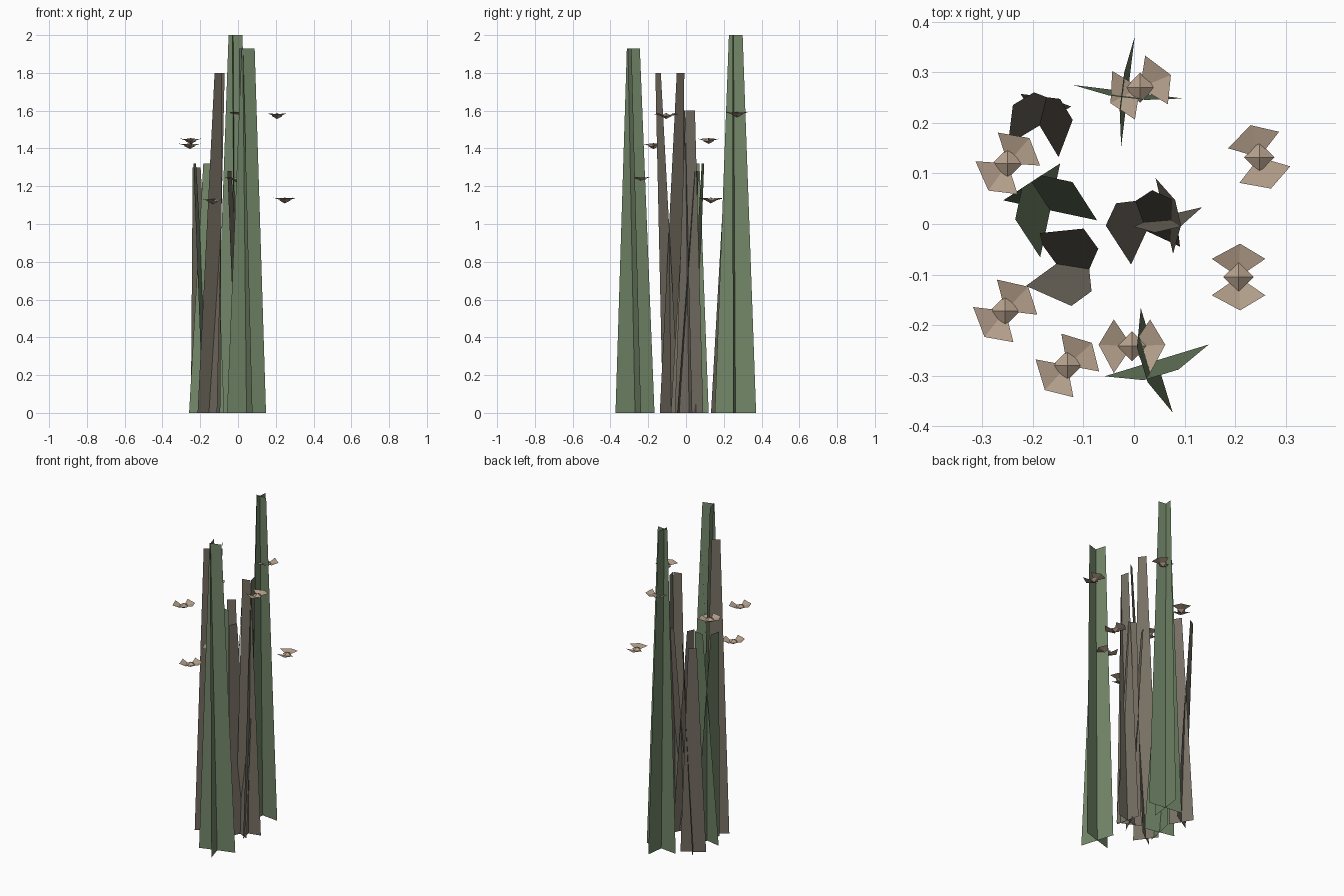
import bpy, bmesh, math
from mathutils import Vector, Matrix

if "Cube" in bpy.data.objects:
    bpy.data.objects.remove(bpy.data.objects["Cube"])


def material(name, rgb):
    m = bpy.data.materials.new(name)
    m.diffuse_color = (*rgb, 1)
    m.use_nodes = True
    m.node_tree.nodes["Principled BSDF"].inputs["Base Color"].default_value = m.diffuse_color
    return m


GREEN = material("green_stalk", (0.17, 0.24, 0.14))
BROWN = material("brown_stalk", (0.18, 0.16, 0.125))
TAN = material("tan_flyer", (0.46, 0.35, 0.26))


def finish(bm, name, mat):
    me = bpy.data.meshes.new(name)
    bm.to_mesh(me)
    bm.free()
    me.materials.append(mat)
    ob = bpy.data.objects.new(name, me)
    bpy.context.collection.objects.link(ob)
    return ob


def stalk(name, mat, x, y, deg, half, h, lean1, lean2):
    """Two crossed tapering blades, each leaning along its own normal."""
    bm = bmesh.new()
    base = Vector((x, y, 0))
    for ang, lean in ((deg, lean1), (deg - 90, lean2)):
        a = math.radians(ang)
        n = Vector((math.cos(a), math.sin(a), 0))
        w = Vector((-n.y, n.x, 0)) * half
        top = base + n * lean + Vector((0, 0, h))
        bm.faces.new([bm.verts.new(p) for p in
                      (base - w, base + w, top + w / 3, top - w / 3)])
    finish(bm, name, mat)


def flyer(name, x, y, z, deg):
    """Octahedral body with two folded diamond wings."""
    bm = bmesh.new()
    rot = Matrix.Rotation(math.radians(deg), 3, 'Z')
    c = Vector((x, y, z))
    # body
    ring = [bm.verts.new(c + Vector(p)) for p in
            ((.03, 0, 0), (0, .03, 0), (-.03, 0, 0), (0, -.03, 0))]
    for s in (1, -1):
        tip = bm.verts.new(c + Vector((0, 0, .016 * s)))
        for i in range(4):
            f = [ring[i], ring[(i + 1) % 4], tip]
            bm.faces.new(f if s > 0 else f[::-1])
    # wings
    for s in (1, -1):
        inner, left, outer, right = [
            bm.verts.new(c + rot @ Vector(p)) for p in
            ((0, 0, -.006), (-.053, .036 * s, .014),
             (.003, .066 * s, .01), (.053, .036 * s, .014))]
        for f in ([inner, outer, left], [inner, right, outer]):
            bm.faces.new(f if s > 0 else f[::-1])
    finish(bm, name, TAN)


# tall green stalks
stalk("tall_stalk_back", GREEN, -.012, .262, -7, .11, 2.0, -.012, .012)
stalk("tall_stalk_front", GREEN, .045, -.27, 17, .108, 1.93, -.03, .03)
# inner stalks
stalk("short_green_stalk", GREEN, -.166, .027, 168, .095, 1.32, .064, .064)
stalk("brown_stalk_left", BROWN, -.154, -.079, 36, .074, 1.8, .085, .085)
stalk("brown_stalk_back_left", BROWN, -.187, .195, 121, .073, 1.3, .062, .062)
stalk("brown_stalk_centre", BROWN, .025, -.014, 155, .073, 1.28, .078, .078)
stalk("brown_stalk_right", BROWN, .06, .016, 13, .077, 1.6, .028, .028)

# flyers circling the stalks: x, y, z, heading
FLYERS = [(.207, -.105, 1.572, 0), (.012, .27, 1.58, -65),
          (-.25, .12, 1.44, -38), (.248, .132, 1.125, 18),
          (-.255, -.172, 1.413, -41), (-.132, -.28, 1.12, -45),
          (-.004, -.242, 1.235, 90)]
for i, p in enumerate(FLYERS):
    flyer("flyer_%d" % (i + 1), *p)
